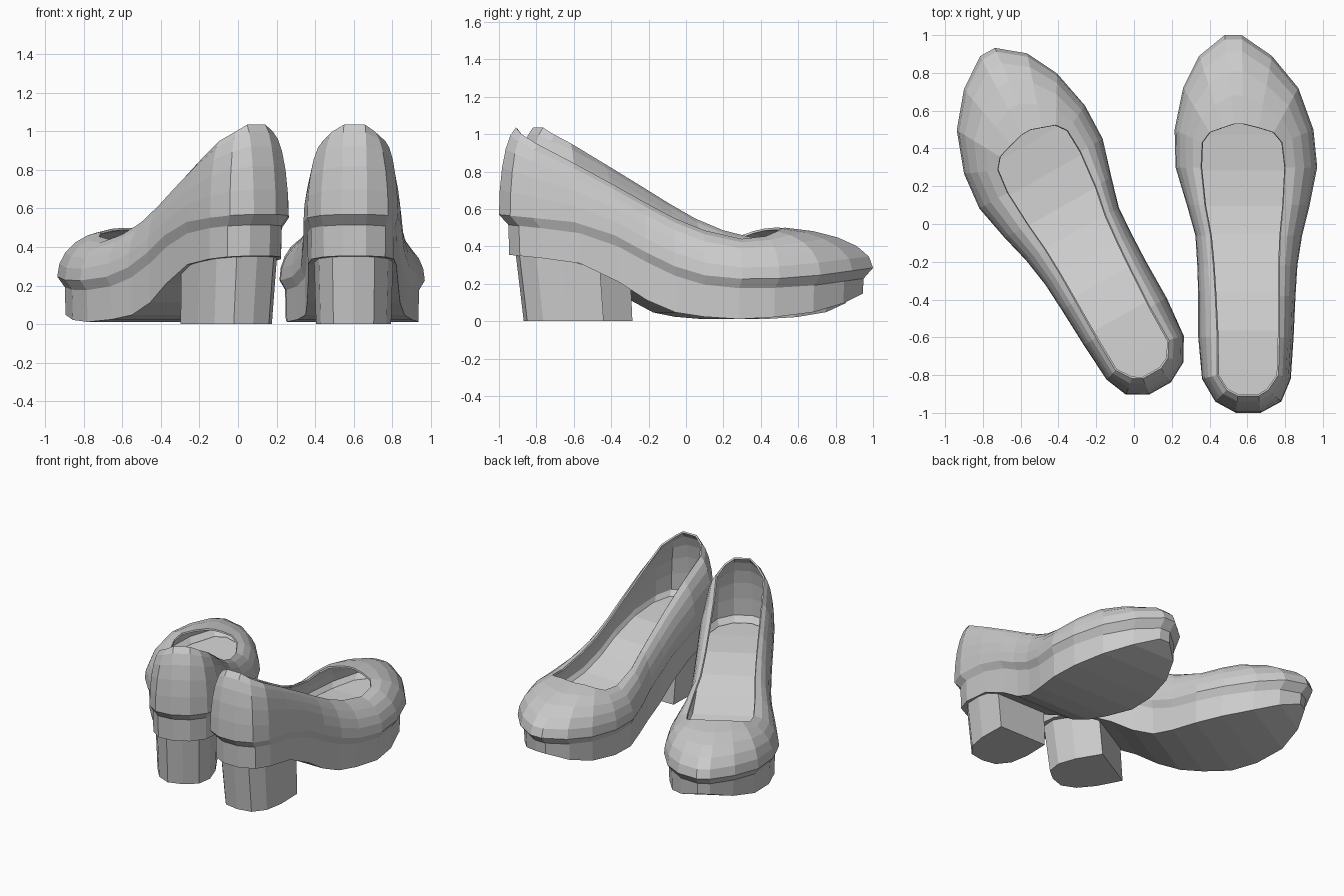
import bpy, bmesh, math
from mathutils import Matrix, Vector

if "Cube" in bpy.data.objects:
    bpy.data.objects.remove(bpy.data.objects["Cube"])

# Stations heel to toe: y, left x, right x, then opening rim: y, left x, right x, z
ST = [
    (-1.00, .54, .67, -.91, .55, .66, 1.035),
    (-.94, .43, .78, -.88, .49, .71, 1.00),
    (-.82, .36, .83, -.80, .44, .765, .95),
    (-.60, .34, .845, -.60, .44, .77, .845),
    (-.38, .34, .855, -.38, .43, .77, .725),
    (-.22, .335, .865, -.22, .42, .77, .635),
    (-.06, .325, .89, -.06, .405, .775, .55),
    (.10, .28, .93, .10, .375, .79, .485),
    (.30, .22, .97, .30, .355, .80, .44),
    (.50, .215, .95, .43, .36, .785, .455),
    (.72, .26, .87, .485, .40, .74, .48),
    (.89, .345, .73, .51, .47, .66, .495),
    (1.00, .48, .57, .53, .53, .58, .50),
]
# Side profiles (y, z) of the sole
BOTTOM = [(-1, .36), (-.6, .32), (-.45, .27), (-.3, .17), (-.15, .075), (0, .03),
          (.3, .01), (.6, .03), (.8, .075), (.95, .15)]
TOP = [(-1, .52), (-.6, .48), (-.4, .42), (-.2, .31), (0, .215), (.2, .175), (.6, .18), (1, .235)]


def interp(tab, y):
    if y <= tab[0][0]:
        return tab[0][1]
    for (a, za), (b, zb) in zip(tab, tab[1:]):
        if y <= b:
            return za + (zb - za) * (y - a) / (b - a)
    return tab[-1][1]


def outline(kx, ky, zfun):
    """Closed ring around the shoe: right side heel to toe, then left side back."""
    right, left = [], []
    for y, xl, xr, *_ in ST:
        c, h, yy = (xl + xr) / 2, (xr - xl) / 2 * kx, y * ky
        right.append(Vector((c + h, yy, zfun(yy))))
        left.append(Vector((c - h, yy, zfun(yy))))
    return right + left[::-1]


def rim():
    return [Vector((s[5], s[3], s[6])) for s in ST] + [Vector((s[4], s[3], s[6])) for s in ST[::-1]]


def build(name, rings, xf, cap_low=False, cap_high=False):
    """Skin rings of equal length; caps are strips from side to side."""
    bm = bmesh.new()
    vs = [[bm.verts.new(xf @ p) for p in r] for r in rings]
    n = len(rings[0])
    for a, b in zip(vs, vs[1:]):
        for i in range(n):
            j = (i + 1) % n
            bm.faces.new((a[i], a[j], b[j], b[i]))
    for on, r in ((cap_low, vs[0]), (cap_high, vs[-1])):
        if on:
            for i in range(n // 2 - 1):
                bm.faces.new((r[i], r[i + 1], r[n - 2 - i], r[n - 1 - i]))
    if len(rings) > 1:
        bmesh.ops.recalc_face_normals(bm, faces=bm.faces)
    else:
        for f in bm.faces:
            f.normal_update()
            if f.normal.z < 0:
                f.normal_flip()
    me = bpy.data.meshes.new(name)
    bm.to_mesh(me)
    bm.free()
    ob = bpy.data.objects.new(name, me)
    bpy.context.collection.objects.link(ob)
    return ob


def shoe(side, xf):
    top = lambda y: interp(TOP, y)
    low = lambda y: interp(BOTTOM, y)
    # platform sole
    build(side + "_sole", [outline(.91, .945, low), outline(.92, .95, top)], xf, True, True)
    # insole seen through the opening
    build(side + "_insole", [outline(.90, .94, lambda y: top(y) + .025)], xf, cap_low=True)
    # upper: bulges over the sole, then curves in to the opening
    wide = outline(1, 1, lambda y: top(y) + .05)
    rings = [outline(.92, .95, top), wide]
    steps = 5
    for k in range(1, steps + 1):
        t = k / steps
        a = t * math.pi / 2
        inward = .8 * (1 - math.cos(a)) + .2 * t * t
        rise = .75 * math.sin(a) + .25 * t
        ring = []
        for o, r in zip(wide, rim()):
            p = o.lerp(r, inward)
            p.z = o.z + (r.z - o.z) * rise
            ring.append(p)
        rings.append(ring)
    upper = build(side + "_upper", rings, xf)
    sol = upper.modifiers.new("thickness", 'SOLIDIFY')
    sol.thickness, sol.offset = .012, -1
    # block heel: flat breast in front, rounded at the back
    half = [(.0, -.91), (.11, -.89), (.18, -.80), (.205, -.66), (.20, -.46)]
    plan = half + [(-x, y) for x, y in half[:0:-1]]
    base = [Vector((.60 + x * .95, -.44 + (y + .46) * .95, 0)) for x, y in plan]
    head = [Vector((.60 + x, y, low(y) + .005)) for x, y in plan]
    heel = build(side + "_block_heel", [base, head], xf)
    bm = bmesh.new()
    bm.from_mesh(heel.data)
    bmesh.ops.holes_fill(bm, edges=[e for e in bm.edges if e.is_boundary])
    bmesh.ops.recalc_face_normals(bm, faces=bm.faces)
    bm.to_mesh(heel.data)
    bm.free()


# right shoe in place; left shoe mirrored and turned out about its heel
shoe("right", Matrix.Identity(4))
shoe("left", Matrix.Translation((.015, -.63, 0)) @ Matrix.Rotation(math.radians(29.5), 4, 'Z')
     @ Matrix.Scale(-1, 4, (1, 0, 0)) @ Matrix.Translation((-.595, .73, 0)))
